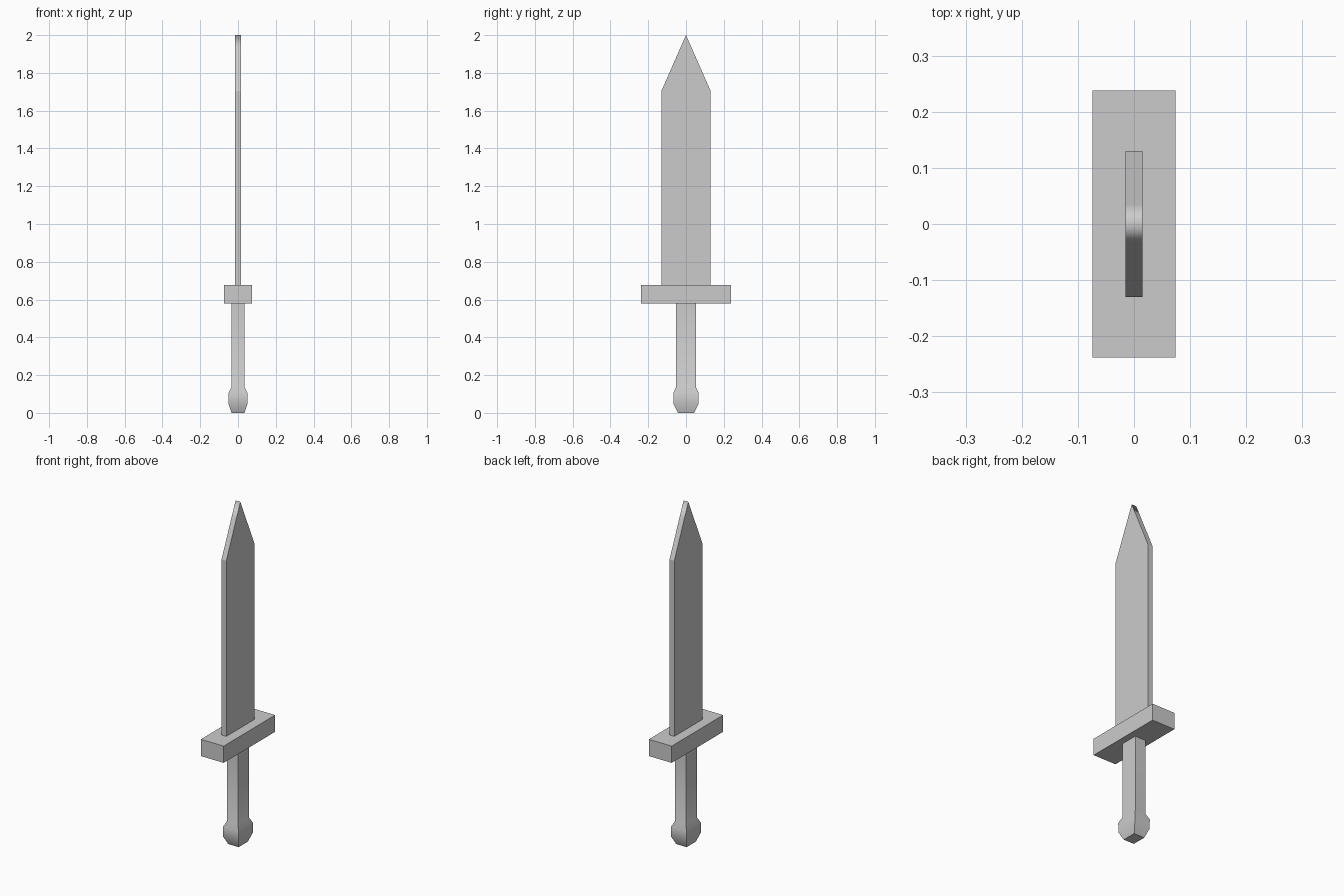
import bpy, bmesh, math

if "Cube" in bpy.data.objects:
    bpy.data.objects.remove(bpy.data.objects["Cube"])


def finish(name, bm, angle=None):
    bmesh.ops.recalc_face_normals(bm, faces=bm.faces[:])
    mesh = bpy.data.meshes.new(name)
    if angle is not None:
        for f in bm.faces:
            f.smooth = True
        for e in bm.edges:
            e.smooth = e.calc_face_angle(0) < math.radians(angle)
            # the point of the blade is shaded as a soft edge
            if name == "blade" and all(v.co.z > 1.99 for v in e.verts):
                e.smooth = True
    bm.to_mesh(mesh)
    bm.free()
    obj = bpy.data.objects.new(name, mesh)
    bpy.context.collection.objects.link(obj)
    return obj


def loft(name, sections, angle=None):
    """Stack rectangular sections (half x, half y, z) into a closed solid."""
    bm = bmesh.new()
    rings = [[bm.verts.new((sx * hx, sy * hy, z))
              for sx, sy in ((-1, -1), (1, -1), (1, 1), (-1, 1))]
             for hx, hy, z in sections]
    for a, b in zip(rings, rings[1:]):
        for i in range(4):
            j = (i + 1) % 4
            bm.faces.new((a[i], a[j], b[j], b[i]))
    bm.faces.new(rings[0])
    bm.faces.new(rings[-1])
    return finish(name, bm, angle)


# Blade: mirrored half outline (y, z), given thickness along x
half = [(0.13, 0.67), (0.13, 1.705), (0.035, 1.921)]
outline = half + [(0, 2.0)] + [(-y, z) for y, z in reversed(half)]
bm = bmesh.new()
face = bm.faces.new([bm.verts.new((-0.0155, y, z)) for y, z in outline])
ext = bmesh.ops.extrude_face_region(bm, geom=[face])
bmesh.ops.translate(bm, vec=(0.031, 0, 0),
                    verts=[v for v in ext["geom"] if isinstance(v, bmesh.types.BMVert)])
finish("blade", bm, 20)

# Crossguard
loft("crossguard", [(0.074, 0.238, 0.579), (0.074, 0.238, 0.677)])

# Grip flaring into the pommel
loft("grip_and_pommel", [
    (0.034, 0.042, 0.0),
    (0.050, 0.066, 0.048),
    (0.051, 0.067, 0.105),
    (0.035, 0.052, 0.137),
    (0.035, 0.052, 0.585),
], 45)
